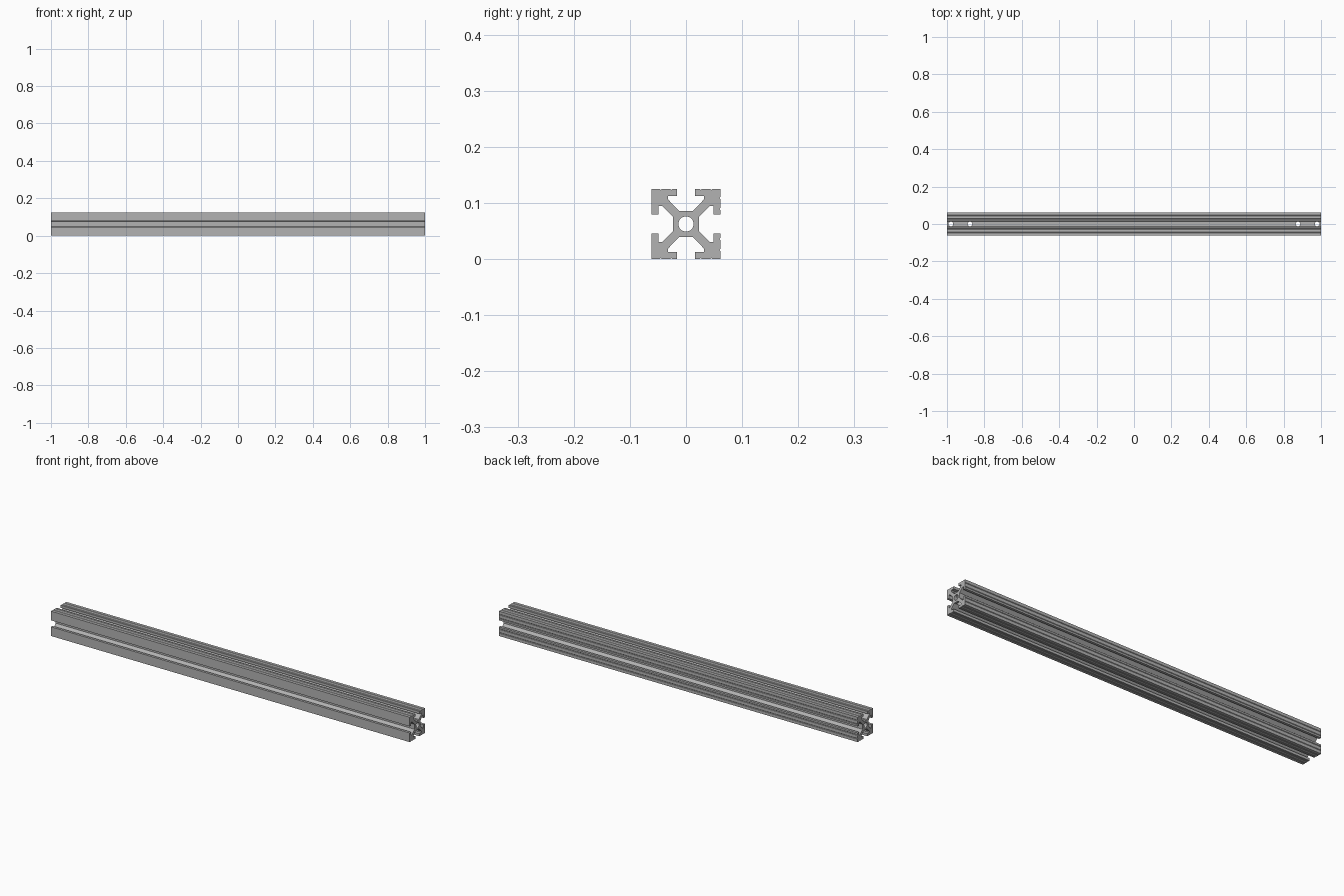
import bpy, bmesh, math
from mathutils import Matrix

if "Cube" in bpy.data.objects:
    bpy.data.objects.remove(bpy.data.objects["Cube"])

LENGTH, HALF, MID_Z = 2.0, 0.0625, 0.0625
BORE_R, HOLE_R = 0.0135, 0.0125

# Brushed aluminium
metal = bpy.data.materials.new("aluminium grey")
metal.use_nodes = True
grey = (0.45, 0.45, 0.45, 1)
metal.diffuse_color = grey
metal.node_tree.nodes["Principled BSDF"].inputs["Base Color"].default_value = grey


def half_side(grooved):
    """Half of one side, from slot floor to outer corner: (along, outward)."""
    pts = [(0.0125, 0.0235), (0.0325, 0.0435), (0.0325, 0.05),
           (0.0165, 0.05), (0.0165, HALF)]
    if grooved:
        for u in (0.027, 0.046):
            pts += [(u - 0.002, HALF), (u, HALF - 0.002), (u + 0.002, HALF)]
    return pts


# Cross-section: four slotted sides, plain on the front and grooved elsewhere
outline = []
for turn in range(4):
    half = half_side(grooved=(turn != 1))
    side = [(-u, v) for u, v in reversed(half)] + half + [(HALF, HALF)]
    c, s = round(math.cos(turn * math.pi / 2)), round(math.sin(turn * math.pi / 2))
    # clockwise side points, sides visited top, front, bottom, back
    rotated = [(u * c - v * s, u * s + v * c) for u, v in side]
    outline = rotated + outline

# Extruded rail
bm = bmesh.new()
# the front and back faces sit slightly closer in than the top and bottom
face = bm.faces.new([bm.verts.new((-LENGTH / 2, y * 0.98, z + MID_Z)) for y, z in outline])
ext = bmesh.ops.extrude_face_region(bm, geom=[face])
bmesh.ops.translate(bm, vec=(LENGTH, 0, 0),
                    verts=[g for g in ext["geom"] if isinstance(g, bmesh.types.BMVert)])
bmesh.ops.recalc_face_normals(bm, faces=bm.faces)
mesh = bpy.data.meshes.new("slotted_rail")
bm.to_mesh(mesh)
bm.free()
rail = bpy.data.objects.new("slotted_rail", mesh)
bpy.context.collection.objects.link(rail)
mesh.materials.append(metal)


def drill(radius, depth, location, rotation=(0, 0, 0)):
    bpy.ops.mesh.primitive_cylinder_add(vertices=32, radius=radius, depth=depth,
                                        location=location, rotation=rotation)
    cutter = bpy.context.object
    cutter.name = "drill_cutter"
    cutter.hide_render = True
    cutter.data.materials.append(metal)
    bpy.ops.object.select_all(action='DESELECT')
    rail.select_set(True)
    bpy.context.view_layer.objects.active = rail
    cut = rail.modifiers.new("drill", 'BOOLEAN')
    cut.operation, cut.solver, cut.object = 'DIFFERENCE', 'EXACT', cutter
    bpy.ops.object.modifier_apply(modifier=cut.name)
    bpy.data.objects.remove(cutter)


# Centre bore along the length, then vertical fixing holes near both ends
drill(BORE_R, LENGTH + 0.2, (0, 0, MID_Z), (0, math.pi / 2, 0))
for end in (-1, 1):
    for x in (0.877, 0.979):
        drill(HOLE_R, 0.3, (end * x, 0, MID_Z))

bpy.ops.object.shade_smooth_by_angle(angle=math.radians(30))
